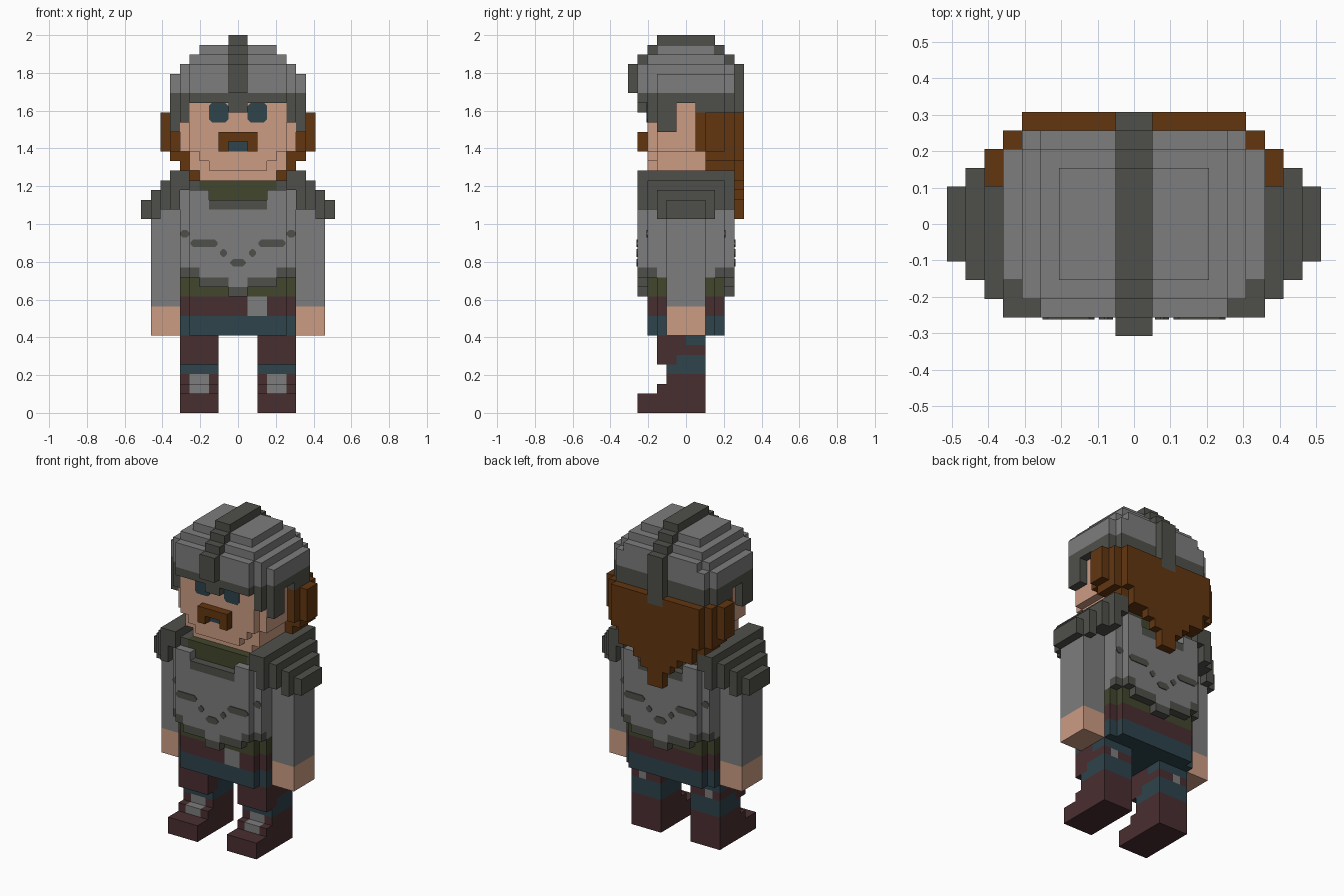
import bpy, bmesh

if "Cube" in bpy.data.objects:
    bpy.data.objects.remove(bpy.data.objects["Cube"])

U = 2 / 39  # size of one block


def linear(c):
    c /= 255
    return c / 12.92 if c <= 0.04045 else ((c + 0.055) / 1.055) ** 2.4


PALETTE = {
    "steel": (125, 125, 125), "dark_steel": (79, 79, 74), "skin": (204, 156, 131),
    "ginger_hair": (98, 54, 16), "olive_cloth": (66, 70, 44),
    "leather": (73, 46, 48), "teal_cloth": (46, 68, 76),
}
NAMES = list(PALETTE)
MATS = []
for name, rgb in PALETTE.items():
    m = bpy.data.materials.new(name)
    m.diffuse_color = (*[linear(c) for c in rgb], 1)
    m.use_nodes = True
    m.node_tree.nodes["Principled BSDF"].inputs["Base Color"].default_value = m.diffuse_color
    MATS.append(m)
STEEL, DARK, SKIN, HAIR, OLIVE, LEATHER, TEAL = range(7)

grid = {}  # block position -> (part, colour)
PAIRED = {"leg", "boot", "arm", "hand", "shoulder_pad"}


def block(part, col, x, y, z, mirror=True):
    """Fill a box of blocks, mirrored across x; later boxes overwrite earlier ones."""
    for i in range(*x):
        for j in range(*y):
            for k in range(*z):
                for n in ((i, -1 - i) if mirror else (i,)):
                    side = ("_right" if n >= 0 else "_left") if part in PAIRED else ""
                    grid[n, j, k] = (part + side, col)


def both_ends(part, col, x, y, z):
    """Same box on the front and on the back."""
    block(part, col, x, y, z)
    block(part, col, x, (-y[1], -y[0]), z)


# Boots with plated shins
block("boot", LEATHER, (2, 6), (-5, 2), (0, 2))
block("boot", LEATHER, (2, 6), (-3, 2), (2, 3))
block("boot", LEATHER, (2, 6), (-2, 2), (3, 4))
block("boot", STEEL, (3, 5), (-3, -2), (2, 3))
block("boot", STEEL, (3, 5), (-2, -1), (3, 4))

# Legs with knee pads, rear strap and buckle
block("leg", TEAL, (2, 6), (-2, 2), (4, 8))
block("leg", LEATHER, (2, 6), (-3, -1), (5, 8))
block("leg", LEATHER, (2, 6), (-1, 2), (6, 7))
block("leg", LEATHER, (2, 6), (-1, 0), (7, 8))
block("leg", STEEL, (4, 5), (1, 2), (6, 7))

# Skirt, belt and tunic share one corner-cut outline
for part, col, z in (("skirt", TEAL, (8, 10)), ("belt", LEATHER, (10, 12)), ("tunic", OLIVE, (12, 14))):
    block(part, col, (0, 6), (-3, 3), z)
    block(part, col, (0, 5), (-4, 4), z)
block("belt_buckle", STEEL, (1, 3), (-4, -3), (10, 12), mirror=False)

# Breastplate with dark trim
block("breastplate", STEEL, (0, 6), (-4, 4), (14, 23))
block("breastplate", DARK, (0, 6), (-4, 4), (23, 24))
both_ends("breastplate", STEEL, (0, 5), (-5, -4), (14, 22))
both_ends("breastplate", STEEL, (3, 5), (-5, -4), (22, 23))
both_ends("breastplate", DARK, (0, 3), (-5, -4), (21, 22))
both_ends("breastplate", DARK, (4, 6), (-4, -3), (14, 15))
both_ends("breastplate", DARK, (4, 5), (-5, -4), (14, 15))
both_ends("breastplate", STEEL, (0, 1), (-5, -4), (13, 14))
both_ends("breastplate", DARK, (1, 4), (-5, -4), (13, 14))
both_ends("breastplate", DARK, (0, 1), (-5, -4), (12, 13))

# Collar
block("collar", OLIVE, (0, 3), (-4, 4), (22, 23))
block("collar", OLIVE, (0, 4), (-4, 4), (23, 24))

# Arms, hands and stepped shoulder pads
block("hand", SKIN, (6, 9), (-2, 2), (8, 11))
block("arm", STEEL, (6, 9), (-2, 2), (11, 22))
block("shoulder_pad", DARK, (5, 7), (-5, 5), (23, 25))
block("shoulder_pad", DARK, (6, 7), (-5, 5), (21, 23))
block("shoulder_pad", DARK, (7, 8), (-4, 4), (21, 24))
block("shoulder_pad", DARK, (8, 9), (-3, 3), (20, 23))
block("shoulder_pad", DARK, (9, 10), (-2, 2), (20, 22))

# Head
block("head", SKIN, (0, 4), (-3, 4), (24, 25))
block("head", SKIN, (0, 5), (-3, 4), (25, 27))
block("head", SKIN, (0, 6), (-3, 4), (27, 33))
block("head", SKIN, (0, 5), (-4, -3), (27, 33))
block("head", SKIN, (0, 4), (-4, -3), (26, 27))
block("head", SKIN, (0, 3), (-4, -3), (25, 26))
block("head", TEAL, (0, 1), (-4, -3), (27, 28))
block("moustache", HAIR, (0, 2), (-5, -4), (28, 29))
block("moustache", HAIR, (1, 2), (-5, -4), (27, 28))

# Hair: sides, back and tapering tail
block("hair", HAIR, (0, 6), (4, 5), (25, 31))
block("hair", HAIR, (6, 7), (1, 5), (27, 31))
block("hair", HAIR, (5, 7), (2, 5), (26, 27))
block("hair", HAIR, (5, 6), (2, 5), (25, 26))
block("hair", HAIR, (4, 5), (3, 5), (24, 25))
block("hair", HAIR, (0, 4), (4, 5), (24, 25))
block("hair", HAIR, (7, 8), (2, 4), (27, 31))
block("hair", HAIR, (3, 6), (5, 6), (30, 31))
for half, z0, z1 in ((1, 20, 22), (2, 22, 23), (3, 23, 24), (5, 24, 26), (6, 26, 30)):
    block("hair", HAIR, (0, half), (5, 6), (z0, z1))
block("hair", HAIR, (1, 3), (5, 6), (30, 31))

# Helmet dome and brow band
for col, z in ((DARK, (32, 33)), (STEEL, (33, 35))):
    block("helmet", col, (0, 7), (-3, 4), z)
    block("helmet", col, (0, 6), (-4, 5), z)
    block("helmet", col, (0, 5), (-5, 5), z)
block("helmet", STEEL, (0, 6), (-4, 4), (35, 36))
block("helmet", STEEL, (0, 5), (-5, 5), (35, 36))
block("helmet", STEEL, (0, 5), (-4, 4), (36, 37))
block("helmet", STEEL, (0, 4), (-3, 3), (37, 38))

# Helmet cheek guards, nose guard and neck guard
block("helmet", DARK, (6, 7), (-3, -1), (29, 32))
block("helmet", DARK, (5, 6), (-4, -3), (30, 32))
block("helmet", DARK, (0, 1), (-5, -4), (31, 32))
block("helmet", DARK, (6, 7), (1, 4), (31, 32))
block("helmet", DARK, (0, 6), (4, 5), (31, 32))

# Helmet crest
block("crest", DARK, (0, 1), (-3, 3), (38, 39))
block("crest", DARK, (0, 1), (-4, 4), (37, 38))
block("crest", DARK, (0, 1), (-5, 5), (36, 37))
block("crest", DARK, (0, 1), (-6, 6), (33, 36))
block("crest", DARK, (0, 1), (5, 6), (30, 33))


def finish(bm, name):
    mesh = bpy.data.meshes.new(name)
    bm.to_mesh(mesh)
    bm.free()
    for m in MATS:
        mesh.materials.append(m)
    bpy.context.collection.objects.link(bpy.data.objects.new(name, mesh))


# Turn the blocks into one outer skin per part, merging flat areas
for part in sorted({p for p, _ in grid.values()}):
    bm, verts = bmesh.new(), {}
    for pos, (owner, col) in grid.items():
        if owner != part:
            continue
        for axis in range(3):
            for s in (0, 1):
                beside = list(pos)
                beside[axis] += 2 * s - 1
                if tuple(beside) in grid:
                    continue
                corners = []
                for a, b in ((0, 0), (1, 0), (1, 1), (0, 1)):
                    c = list(pos)
                    c[axis] += s
                    c[(axis + 1) % 3] += a
                    c[(axis + 2) % 3] += b
                    c = tuple(c)
                    if c not in verts:
                        verts[c] = bm.verts.new([v * U for v in c])
                    corners.append(verts[c])
                bm.faces.new(corners if s else corners[::-1]).material_index = col
    bmesh.ops.dissolve_limit(bm, angle_limit=0.01, verts=bm.verts[:], edges=bm.edges[:], delimit={'MATERIAL'})
    finish(bm, part)


def plates(name, col, marks):
    """Thin chamfered plates on front (y < 0) or back faces: x0, x1, z0, z1, y, chamfer."""
    bm = bmesh.new()
    for x0, x1, z0, z1, y, c in marks:
        outline = [(x0 + c, z0), (x1 - c, z0), (x1, z0 + c), (x1, z1 - c),
                   (x1 - c, z1), (x0 + c, z1), (x0, z1 - c), (x0, z0 + c)]
        face = bm.faces.new([bm.verts.new((x * U, y * U, z * U)) for x, z in outline])
        out = bmesh.ops.extrude_face_region(bm, geom=[face])["geom"]
        for v in out:
            if isinstance(v, bmesh.types.BMVert):
                v.co.y += 0.005 if y > 0 else -0.005
    bmesh.ops.recalc_face_normals(bm, faces=bm.faces[:])
    for f in bm.faces:
        f.material_index = col
    finish(bm, name)


# Eyes
plates("eyes", TEAL, [(s - 1, s + 1, 30, 32, -4, 0.3) for s in (-2, 2)])

# Dents across the breastplate, front and back
dents = []
for e in (-1, 1):
    dents.append((-0.85, 0.85, 15.1, 15.9, 5 * e, 0.35))
    for s in (-1, 1):
        for centre, half, z, y in ((1.5, 0.38, 16.5, 5), (3.5, 1.4, 17.5, 5), (5.5, 0.5, 18.5, 4)):
            dents.append((s * centre - half, s * centre + half, z - 0.4, z + 0.4, y * e, 0.3))
plates("breastplate_dents", DARK, dents)
